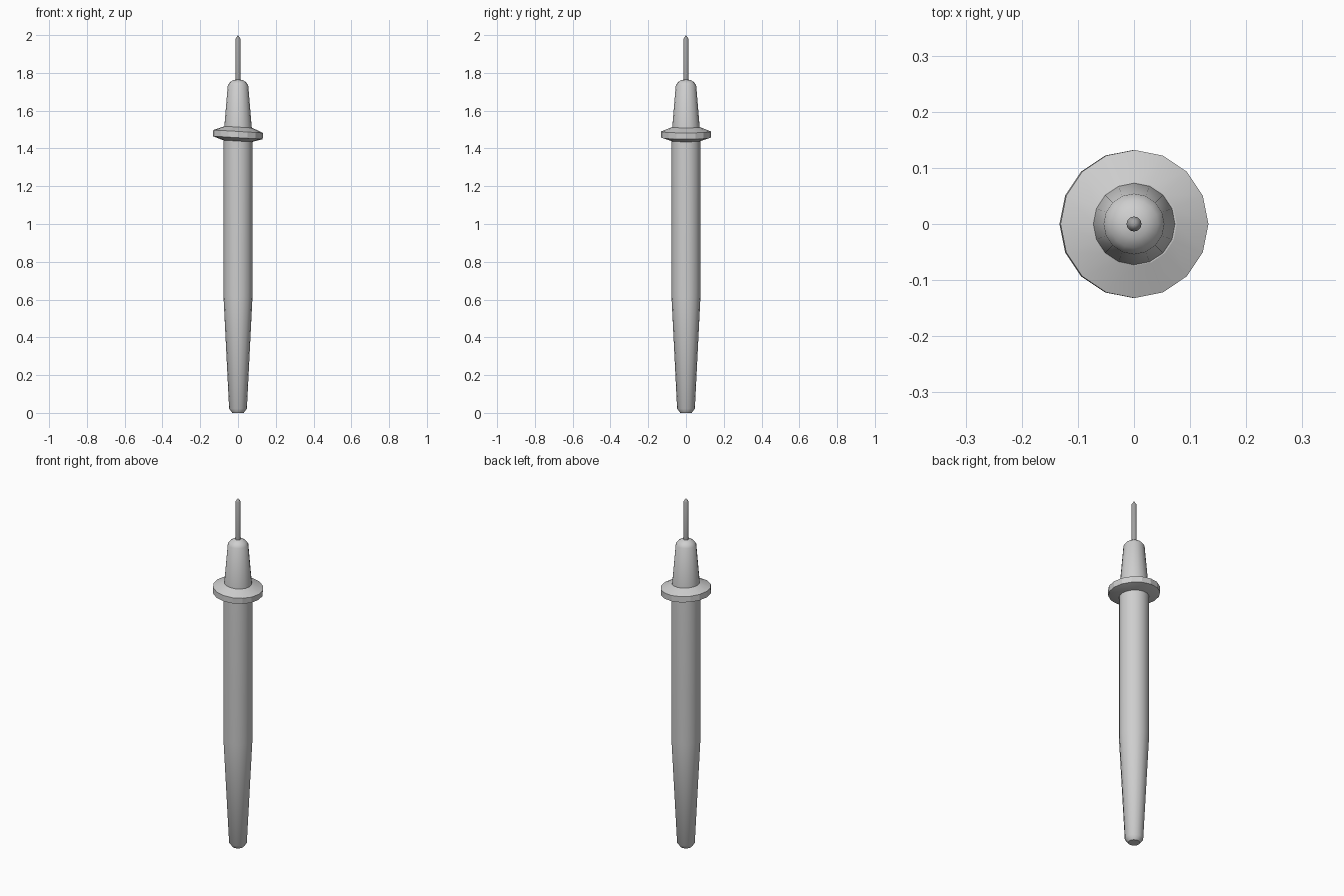
import bpy, bmesh, math

if "Cube" in bpy.data.objects:
    bpy.data.objects.remove(bpy.data.objects["Cube"])


def material(name, value):
    m = bpy.data.materials.new(name)
    m.diffuse_color = (value, value, value, 1)
    m.use_nodes = True
    m.node_tree.nodes["Principled BSDF"].inputs["Base Color"].default_value = m.diffuse_color
    return m


def lathe(name, profile, sides, mat, angle=35):
    """Spin a (radius, height) profile round z; radius 0 gives a pole."""
    bm = bmesh.new()
    rings = []
    for r, z in profile:
        if r == 0:
            rings.append([bm.verts.new((0, 0, z))] * sides)
        else:
            rings.append([bm.verts.new((r * math.cos(2 * math.pi * i / sides),
                                        r * math.sin(2 * math.pi * i / sides), z))
                          for i in range(sides)])
    for low, high in zip(rings, rings[1:]):
        for i in range(sides):
            j = (i + 1) % sides
            corners = list(dict.fromkeys((low[i], low[j], high[j], high[i])))
            bm.faces.new(corners)
    bmesh.ops.recalc_face_normals(bm, faces=bm.faces)
    mesh = bpy.data.meshes.new(name)
    bm.to_mesh(mesh)
    bm.free()
    mesh.materials.append(mat)
    obj = bpy.data.objects.new(name, mesh)
    bpy.context.collection.objects.link(obj)
    bpy.ops.object.select_all(action='DESELECT')
    obj.select_set(True)
    bpy.context.view_layer.objects.active = obj
    bpy.ops.object.shade_smooth_by_angle(angle=math.radians(angle))
    return obj


plastic = material("light_grey_plastic", 0.62)
metal = material("grey_metal", 0.36)

# Long handle, tapering to a chamfered cable end
lathe("handle", [(0, 0), (0.03, 0), (0.047, 0.022), (0.077, 0.62),
                 (0.077, 1.465), (0, 1.465)], 16, plastic)

# Finger guard, leaning slightly to one side
guard = lathe("finger_guard", [(0, -0.036), (0.077, -0.036), (0.132, -0.018),
                               (0.132, 0.015), (0.074, 0.038), (0, 0.038)],
              16, plastic, 20)
guard.location.z = 1.475
guard.rotation_euler.y = math.radians(3.4)

# Tapered nose with a rounded shoulder
lathe("nose", [(0, 1.47), (0.075, 1.47), (0.073, 1.51), (0.054, 1.735),
               (0.043, 1.75), (0.025, 1.763), (0, 1.765)], 16, plastic)

# Metal needle with a short point
lathe("needle", [(0, 1.74), (0.0135, 1.74), (0.0135, 1.98), (0, 2.0)], 12, metal)
